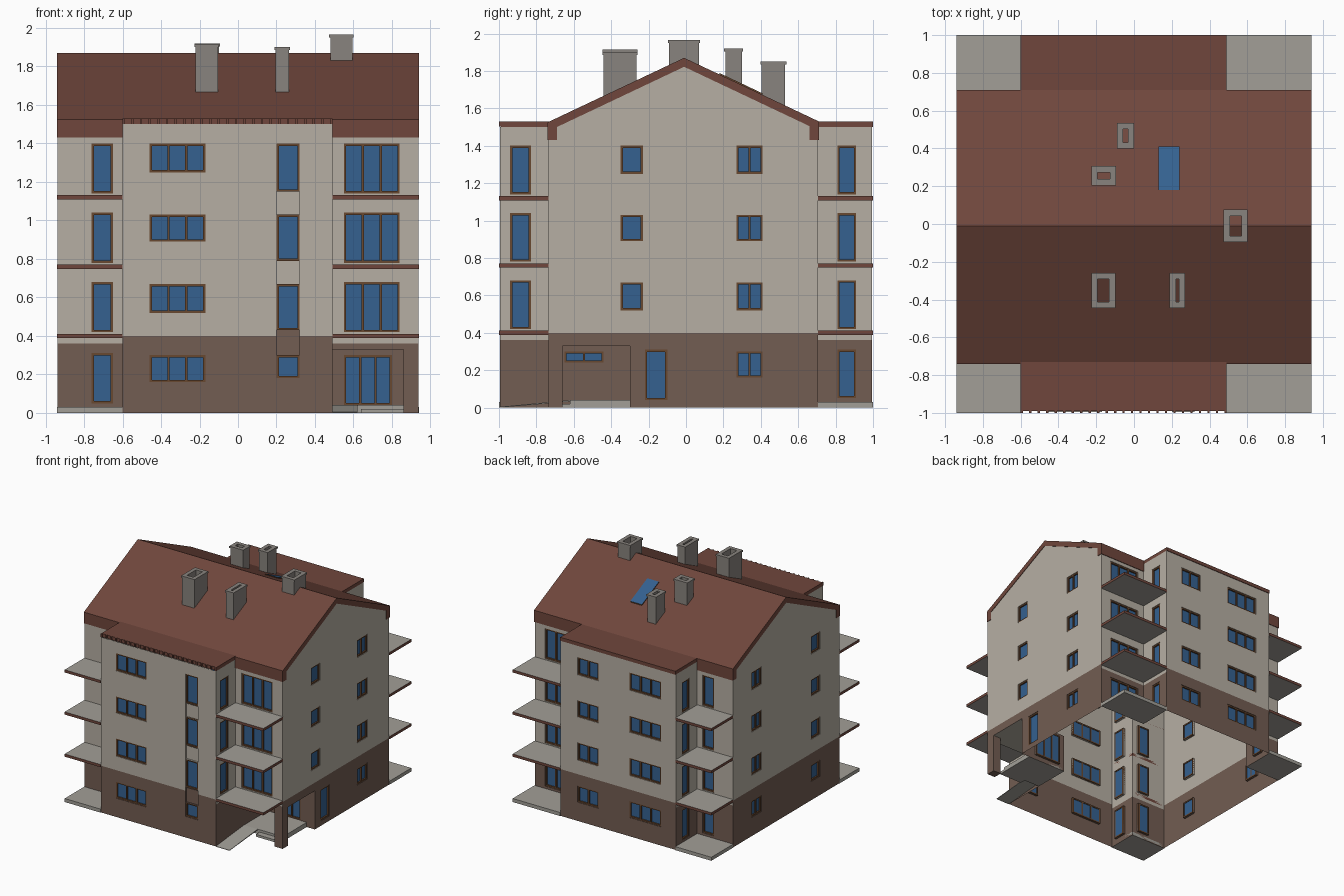
import bpy, bmesh
from mathutils import Vector

if "Cube" in bpy.data.objects:
    bpy.data.objects.remove(bpy.data.objects["Cube"])

def mat(name, r, g, b):
    m = bpy.data.materials.new(name)
    m.diffuse_color = (r, g, b, 1)
    m.use_nodes = True
    m.node_tree.nodes["Principled BSDF"].inputs["Base Color"].default_value = m.diffuse_color
    return m

CREAM = mat("cream_render", .47, .43, .37)
BASE = mat("brown_plinth", .17, .11, .085)
ROOF = mat("roof_brown", .16, .062, .045)
WOOD = mat("wood_frame", .14, .065, .03)
GLASS = mat("blue_glass", .035, .12, .28)
STONE = mat("grey_stone", .36, .345, .31)
CHIM = mat("chimney_grey", .25, .23, .21)

class Part:
    """Collects faces for one object."""
    def __init__(self, name, *mats):
        self.name, self.mats, self.bm = name, mats, bmesh.new()

    def face(self, pts, m=0):
        f = self.bm.faces.new([self.bm.verts.new(p) for p in pts])
        f.material_index = m

    def box(self, lo, hi, m=0, side=None, P=lambda x, y, z: Vector((x, y, z))):
        side = m if side is None else side
        c = [P(x, y, z) for z in (lo[2], hi[2])
             for x, y in ((lo[0], lo[1]), (hi[0], lo[1]), (hi[0], hi[1]), (lo[0], hi[1]))]
        self.face([c[i] for i in (3, 2, 1, 0)], m)
        self.face(c[4:], m)
        for i in range(4):
            j = (i + 1) % 4
            self.face((c[i], c[j], c[j + 4], c[i + 4]), side)

    def tube(self, x0, x1, y0, y1, z0, z1, t):
        self.box((x0, y0, z0), (x1, y0 + t, z1))
        self.box((x0, y1 - t, z0), (x1, y1, z1))
        self.box((x0, y0 + t, z0), (x0 + t, y1 - t, z1))
        self.box((x1 - t, y0 + t, z0), (x1, y1 - t, z1))

    def done(self):
        bmesh.ops.remove_doubles(self.bm, verts=self.bm.verts, dist=1e-5)
        me = bpy.data.meshes.new(self.name)
        self.bm.to_mesh(me)
        self.bm.free()
        for m in self.mats:
            me.materials.append(m)
        bpy.context.collection.objects.link(bpy.data.objects.new(self.name, me))

DEPTH, BAR = .016, .012

def wall(name, a, b, top, openings=(), split=.40, gable=None):
    """Sheet wall a->b (outside on the right) with openings (c0, c1, z0, z1, panes).
    panes: n = window, 0 = open hole, -1 = recessed spandrel."""
    a, b = Vector(a), Vector(b)
    d = (b - a).normalized()
    axis = 0 if abs(d.x) > .5 else 1
    P = lambda u, i, z: Vector((a.x + d.x * u - d.y * i, a.y + d.y * u + d.x * i, z))
    ops = []
    for c0, c1, z0, z1, n in openings:
        u0, u1 = sorted(((c0 - a[axis]) * d[axis], (c1 - a[axis]) * d[axis]))
        ops.append((u0, u1, z0, z1, n))
    us = sorted({0, (b - a).length, *(o[0] for o in ops), *(o[1] for o in ops)})
    zs = sorted({0, top, *(o[2] for o in ops), *(o[3] for o in ops)} | ({split} if split < top else set()))
    w = Part(name, CREAM, BASE)
    for u0, u1 in zip(us, us[1:]):
        for z0, z1 in zip(zs, zs[1:]):
            u, z = (u0 + u1) / 2, (z0 + z1) / 2
            if not any(o[0] < u < o[1] and o[2] < z < o[3] for o in ops):
                w.face((P(u0, 0, z0), P(u1, 0, z0), P(u1, 0, z1), P(u0, 0, z1)), int(z < split))
    if gable:
        w.face([Vector((a.x, y, z)) for y, z in gable])
    win = Part(name + "_windows", WOOD, GLASS)
    for u0, u1, z0, z1, n in ops:
        if n == 0:
            continue
        m = int((z0 + z1) / 2 < split)
        # reveals
        ring = [(u0, z0), (u0, z1), (u1, z1), (u1, z0)]
        for k in range(4):
            (p, q), (r, s) = ring[k], ring[(k + 1) % 4]
            w.face((P(p, 0, q), P(r, 0, s), P(r, DEPTH, s), P(p, DEPTH, q)), m)
        pane = (P(u0, DEPTH, z0), P(u1, DEPTH, z0), P(u1, DEPTH, z1), P(u0, DEPTH, z1))
        if n < 0:
            w.face(pane, m)
            continue
        win.face(pane, 1)
        # frame bars and mullions
        f0, f1 = .004, .02
        for z in (z0, z1 - BAR):
            win.box((u0, f0, z), (u1, f1, z + BAR), P=P)
        for k in range(n + 1):
            u = u0 + (u1 - u0 - BAR) * k / n
            win.box((u, f0, z0 + BAR), (u + BAR, f1, z1 - BAR), P=P)
    w.done()
    if any(o[4] > 0 for o in ops):
        win.done()

X0, X1, BX0, BX1 = -.937, .937, -.60, .49        # main block, bay
Y0, Y1, F, B = -.735, .705, -.995, .995
WIN = [(.16, .30), (.52, .67), (.89, 1.03), (1.25, 1.40)]
DOOR = [(.05, .31), (.42, .68), (.78, 1.04), (1.14, 1.40)]
rows = lambda c0, c1, zs, n: [(c0, c1, z0, z1, n) for z0, z1 in zs]

# Front and back bays
strip = [(.18, .30), (.43, .67), (.79, 1.03), (1.15, 1.40)]
spandrels = [(p[1], q[0]) for p, q in zip(strip, strip[1:])]
wall("front_bay_wall", (BX0, F), (BX1, F), 1.5,
     rows(-.46, -.17, WIN, 3) + rows(.20, .32, strip, 1) + rows(.20, .32, spandrels, -1))
wall("back_bay_wall", (BX1, B), (BX0, B), 1.5, rows(-.46, -.16, WIN, 3) + rows(.13, .33, WIN, 2))
wall("front_bay_right_side", (BX1, F), (BX1, Y0), 1.5, rows(-.94, -.83, DOOR[1:], 1), .36)
wall("front_bay_left_side", (BX0, Y0), (BX0, F), 1.5, rows(-.94, -.83, DOOR, 1), .36)
wall("back_bay_right_side", (BX1, Y1), (BX1, B), 1.5, rows(.81, .91, DOOR, 1), .36)
wall("back_bay_left_side", (BX0, B), (BX0, Y1), 1.5, rows(.81, .91, DOOR, 1), .36)

# Balcony walls of the main block
wall("front_left_balcony_wall", (X0, Y0), (BX0, Y0), 1.5, rows(-.76, -.65, DOOR, 1), .36)
wall("front_right_balcony_wall", (BX1, Y0), (X1, Y0), 1.5,
     rows(.55, .84, DOOR[1:], 3) + [(BX1, .86, 0, .33, 0)], .36)
wall("back_right_balcony_wall", (X1, Y1), (BX1, Y1), 1.5, rows(.55, .84, DOOR, 3), .36)
wall("back_left_balcony_wall", (BX0, Y1), (X0, Y1), 1.5, rows(-.76, -.65, DOOR, 1), .36)

# Gable walls
peak = [(Y0, 1.45), (Y1, 1.45), (Y1, 1.51), (-.01, 1.85), (Y0, 1.51)]
wall("right_gable_wall", (X1, Y0), (X1, Y1), 1.45,
     rows(-.35, -.23, WIN[1:], 1) + rows(.27, .41, WIN, 2)
     + [(-.22, -.10, .04, .31, 1), (-.66, -.30, 0, .33, 0)], gable=peak)
wall("left_gable_wall", (X0, Y1), (X0, Y0), 1.45,
     rows(-.47, -.35, WIN, 1) + rows(.32, .45, WIN, 2), gable=peak[::-1])

# Entrance porch in the front right corner
wall("porch_back_wall", (BX1, -.30), (X1, -.30), .33, [(.55, .80, .04, .30, 3)])
wall("porch_side_wall", (BX1, Y0), (BX1, -.30), .33, [(-.65, -.44, .24, .30, 2)])
p = Part("porch_pillar", BASE)
p.box((.862, Y0 + .001, 0), (X1 - .001, -.66, .335))
p.done()
p = Part("porch_ceiling", CREAM)
p.face([(BX1, -.30, .33), (X1, -.30, .33), (X1, Y0, .33), (BX1, Y0, .33)])
p.done()
p = Part("porch_platform_and_ramp", STONE)
p.box((BX1, -.62, 0), (.86, -.30, .04))
p.box((.64, -.67, 0), (.86, -.62, .02))
p.box((BX1, -1, 0), (.62, -.62, .04),
      P=lambda x, y, z: Vector((x, y, .04 * (y + 1) / .38 - (0 if z else .008) if y > -.9 else (.004 if z else 0))))
p.done()

# Balcony slabs in the four corners
for side, xa, xb in (("left", -.94, BX0), ("right", BX1, .94)):
    for end, ya, yb in (("front", -1, Y0), ("back", Y1, 1)):
        p = Part(f"{end}_{side}_balconies", STONE, ROOF)
        for z in (.388, .748, 1.108):
            p.box((xa, ya, z), (xb, yb, z + .023), 0, 1)
        if (end, side) != ("front", "right"):
            p.box((xa, ya, 0), (xb, yb, .03), 0, 1 if end == "none" else 0)
        p.done()

# Main gable roof with dropped eaves
prof = [(-.74, 1.43), (-.74, 1.525), (-.01, 1.87), (.71, 1.53), (.71, 1.43),
        (.66, 1.43), (.66, 1.505), (-.01, 1.822), (-.69, 1.50), (-.69, 1.43)]
p = Part("main_roof", ROOF)
p.face([(-.941, y, z) for y, z in prof])
p.face([(.941, y, z) for y, z in reversed(prof)])
for (ya, za), (yb, zb) in zip(prof, prof[1:] + prof[:1]):
    p.face([(-.941, ya, za), (.941, ya, za), (.941, yb, zb), (-.941, yb, zb)])
bmesh.ops.recalc_face_normals(p.bm, faces=p.bm.faces)
p.done()

# Flat bay roofs, with small rafter ends along the front
p = Part("bay_roofs", ROOF)
p.box((BX0, -.99, 1.5), (BX1, -.70, 1.53))
p.box((BX0, .67, 1.5), (BX1, 1, 1.53))
p.done()
p = Part("front_rafter_ends", ROOF)
for i in range(25):
    x = BX0 + i * (BX1 - BX0 - .012) / 24
    p.box((x, -1, 1.502), (x + .012, -.985, 1.53))
p.done()

# Skylight on the back slope
slope = lambda y: 1.87 - (y + .01) * .34 / .72
p = Part("skylight", GLASS, WOOD)
p.box((.13, .18, 0), (.24, .41, .008), 0, 1, P=lambda x, y, z: Vector((x, y, slope(y) + z)))
p.done()

# Hollow chimneys with thin caps
for i, (x0, x1, y0, y1, z0, z1) in enumerate((
        (-.22, -.105, -.44, -.265, 1.64, 1.915), (.195, .265, -.44, -.265, 1.64, 1.90),
        (.48, .595, -.09, .07, 1.80, 1.965), (-.22, -.10, .21, .30, 1.70, 1.92),
        (-.085, -.005, .405, .53, 1.59, 1.85))):
    p = Part(f"chimney_{i + 1}", CHIM)
    p.tube(x0, x1, y0, y1, z0, z1 - .015, .027)
    p.tube(x0 - .006, x1 + .006, y0 - .006, y1 + .006, z1 - .015, z1, .033)
    p.done()
